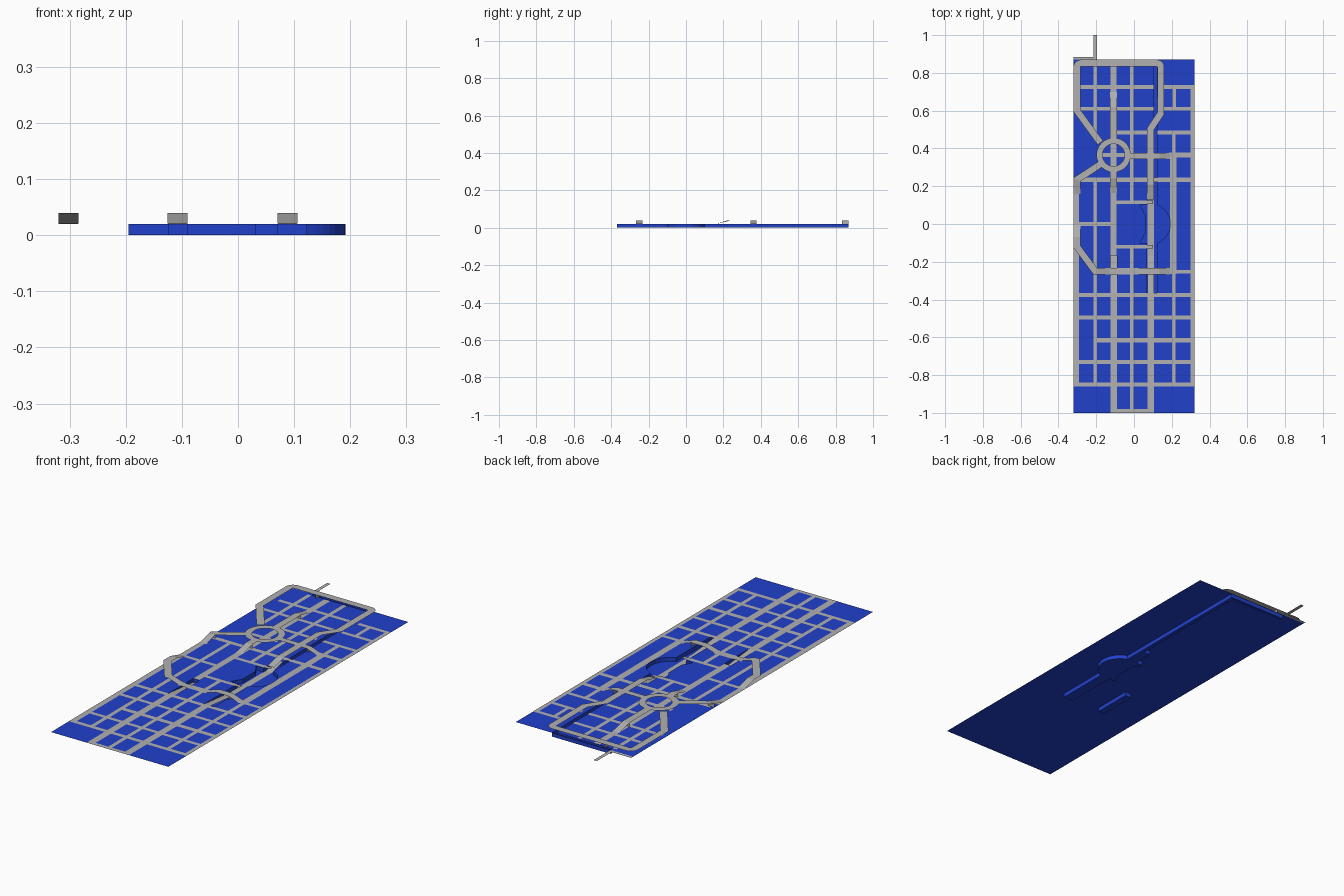
import bpy, bmesh, math
from mathutils import Vector

if "Cube" in bpy.data.objects:
    bpy.data.objects.remove(bpy.data.objects["Cube"])

def material(name, rgb):
    m = bpy.data.materials.new(name)
    m.diffuse_color = (*rgb, 1)
    m.use_nodes = True
    m.node_tree.nodes["Principled BSDF"].inputs["Base Color"].default_value = m.diffuse_color
    return m

BLUE = material("block_blue", (0.015, 0.052, 0.60))
GRAY = material("road_gray", (0.44, 0.44, 0.44))
G, R, H = 0.02, 0.0205, 0.04      # ground, street and elevated levels

def finish(name, bm, mat):
    me = bpy.data.meshes.new(name)
    bm.to_mesh(me)
    bm.free()
    me.materials.append(mat)
    ob = bpy.data.objects.new(name, me)
    bpy.context.collection.objects.link(ob)
    return ob

def ribbon(bm, pts, w, closed=False):
    """Flat strip of width w along a 3D path with mitred corners."""
    P = [Vector(p) for p in pts]
    n = len(P)
    rows = []
    for i, p in enumerate(P):
        a = P[i - 1] if (i or closed) else None
        b = P[(i + 1) % n] if (i < n - 1 or closed) else None
        d1 = (p - a).xy.normalized() if a else None
        d2 = (b - p).xy.normalized() if b else None
        d1, d2 = d1 or d2, d2 or d1
        t = (d1 + d2).normalized()
        k = w / 2 / max(0.5, t.dot(d1))
        off = Vector((-t.y * k, t.x * k, 0))
        rows.append((bm.verts.new(p + off), bm.verts.new(p - off)))
    for i in range(n if closed else n - 1):
        (a, b), (c, d) = rows[i], rows[(i + 1) % n]
        bm.faces.new((a, b, d, c))

def fill(bm, loops):
    """Fill loops (the first is outside, the rest are holes), facing up."""
    edges = []
    for lp in loops:
        vs = [bm.verts.new(p) for p in lp]
        edges += [bm.edges.new((vs[i], vs[(i + 1) % len(vs)])) for i in range(len(vs))]
    bmesh.ops.triangle_fill(bm, edges=edges, use_beauty=True, use_dissolve=False)
    for f in bm.faces:
        f.normal_update()
        if f.normal.z < 0:
            f.normal_flip()

# Outlines of the sunken ways: long cutting with the round park pit, and a short ramp cutting
arc = [(0.085 + 0.107 * math.cos(a), 0.107 * math.sin(a))
       for a in [math.radians(-69 + 138 * i / 16) for i in range(17)]]
cutting = ([(0.07, -0.37), (0.123, -0.37)] + arc +
           [(0.123, 0.868), (-0.195, 0.868), (-0.195, 0.855), (0.105, 0.855),
            (0.105, 0.2), (0.07, 0.2), (0.07, 0.1), (0.03, 0.1), (0.06, 0.05),
            (0.06, -0.05), (0.03, -0.1), (0.07, -0.1)])
short_cut = [(-0.125, -0.37), (-0.09, -0.37), (-0.09, -0.17), (-0.125, -0.17)]
lift = lambda lp, z: [(x, y, z) for x, y in lp]

# City ground with openings
bm = bmesh.new()
outer = [(-0.32, -1), (0.32, -1), (0.32, 0.87), (-0.32, 0.87)]
fill(bm, [lift(outer, G), lift(cutting, G), lift(short_cut, G)])
finish("city_ground", bm, BLUE)

# Floors and walls of the sunken ways
for name, lp in (("long_cutting", cutting), ("short_cutting", short_cut)):
    bm = bmesh.new()
    fill(bm, [lift(lp, 0)])
    lo, hi = [[bm.verts.new(p) for p in lift(lp, z)] for z in (0, G)]
    for i in range(len(lp)):
        j = (i + 1) % len(lp)
        bm.faces.new((lo[i], lo[j], hi[j], hi[i]))
    finish(name, bm, BLUE)

# Cross streets: y, x start, x end, width
bm = bmesh.new()
for y, x0, x1, w in [
        (0.725, -0.285, 0.105, .02), (0.725, 0.15, 0.32, .02), (0.61, -0.3, 0.105, .02),
        (0.61, 0.14, 0.32, .02), (0.485, -0.11, 0.09, .02), (0.485, 0.123, 0.32, .02),
        (0.365, -0.18, -0.04, .022), (0.365, 0.185, 0.32, .025), (0.235, -0.3, 0.32, .024),
        (0.115, -0.12, 0.1, .02), (0, -0.3, -0.1, .02), (-0.12, -0.12, 0.1, .02),
        (-0.25, -0.14, 0.01, .036), (-0.253, 0.18, 0.32, .02), (-0.375, -0.31, 0.32, .022),
        (-0.495, -0.31, 0.32, .02), (-0.615, -0.2, 0.32, .025), (-0.73, -0.31, 0.32, .02),
        (-0.85, -0.32, 0.32, .022), (-0.99, -0.125, 0.105, .02)]:
    ribbon(bm, [(x0, y, R), (x1, y, R)], w)
finish("cross_streets", bm, GRAY)

# Long streets: x, y start, y end, width
bm = bmesh.new()
for x, y0, y1, w in [
        (-0.306, -0.85, 0.2, .028), (-0.205, -0.85, 0.235, .02), (-0.205, 0.48, 0.85, .02),
        (-0.108, -1, -0.37, .035), (-0.108, -0.17, 0.85, .032), (-0.012, -1, -0.12, .02),
        (-0.012, 0.115, 0.85, .02), (0.088, -1, -0.37, .035), (0.21, -0.85, -0.25, .02),
        (0.208, -0.265, 0.37, .034), (0.21, 0.36, 0.495, .02), (0.213, 0.61, 0.73, .018),
        (0.31, -0.85, 0.735, .02)]:
    ribbon(bm, [(x, y0, R), (x, y1, R)], w)
finish("long_streets", bm, GRAY)

# Road leaving the city
bm = bmesh.new()
ribbon(bm, [(-0.32, 0.876, G), (-0.205, 0.876, G), (-0.205, 1.0, G)], 0.018)
finish("exit_road", bm, GRAY)

# Roads that dip through the cuttings
bm = bmesh.new()
ribbon(bm, [(-0.108, -0.37, R), (-0.108, -0.17, 0.001)], 0.034)
ribbon(bm, [(0.088, -0.37, R), (0.088, -0.17, 0.001), (0.088, 0.115, 0.001),
            (0.088, 0.2, R)], 0.034)
finish("sunken_roads", bm, GRAY)

# Elevated highway loop, spokes and ramps
W = 0.036
def bend(cx, cy, r, a0, a1, n=5):
    return [(cx + r * math.cos(math.radians(a0 + (a1 - a0) * i / n)),
             cy + r * math.sin(math.radians(a0 + (a1 - a0) * i / n)), H) for i in range(n + 1)]
bm = bmesh.new()
ribbon(bm, [(-0.178, 0.43, H), (-0.302, 0.60, H)] + bend(-0.28, 0.83, 0.022, 180, 90) +
       bend(0.12, 0.83, 0.022, 90, 0) +
       [(0.142, 0.585, H), (0.088, 0.505, H), (0.088, 0.21, H), (0.088, 0.13, R)], W)
ribbon(bm, [(-0.18, 0.315, H), (-0.302, 0.235, H), (-0.302, 0.16, R)], W)
ribbon(bm, [(-0.108, 0.44, H), (-0.108, 0.62, H), (-0.108, 0.7, R)], W)
ribbon(bm, [(-0.108, 0.29, H), (-0.108, 0.24, H), (-0.108, 0.165, R)], W)
ribbon(bm, [(-0.035, 0.36, H), (0.135, 0.36, H), (0.19, 0.36, R)], 0.032)
ribbon(bm, [(-0.302, -0.0, R), (-0.302, -0.07, H), (-0.302, -0.12, H), (-0.205, -0.25, H),
            (-0.19, -0.25, H), (-0.13, -0.25, R)], W)
ribbon(bm, [(0, -0.25, R), (0.065, -0.25, H), (0.135, -0.25, H), (0.19, -0.25, R)], W)
finish("elevated_highway", bm, GRAY)

# Elevated roundabout
bm = bmesh.new()
ribbon(bm, [(-0.108 + 0.075 * math.cos(i * math.tau / 32),
             0.365 + 0.075 * math.sin(i * math.tau / 32), H) for i in range(32)], 0.032, True)
finish("roundabout", bm, GRAY)

# Upright end walls carrying the highway
bm = bmesh.new()
def wall(a, b):
    bm.faces.new([bm.verts.new((*p, z)) for p, z in ((a, G), (b, G), (b, H), (a, H))])
for x0, x1, y in [(-0.32, -0.285, 0.235), (-0.125, -0.09, 0.24), (-0.125, -0.09, 0.62)]:
    wall((x0, y), (x1, y))
for y0, y1, x in [(-0.268, -0.232, 0.135), (0.344, 0.376, 0.135), (0.834, 0.868, -0.16)]:
    wall((x, y0), (x, y1))
finish("highway_end_walls", bm, GRAY)
